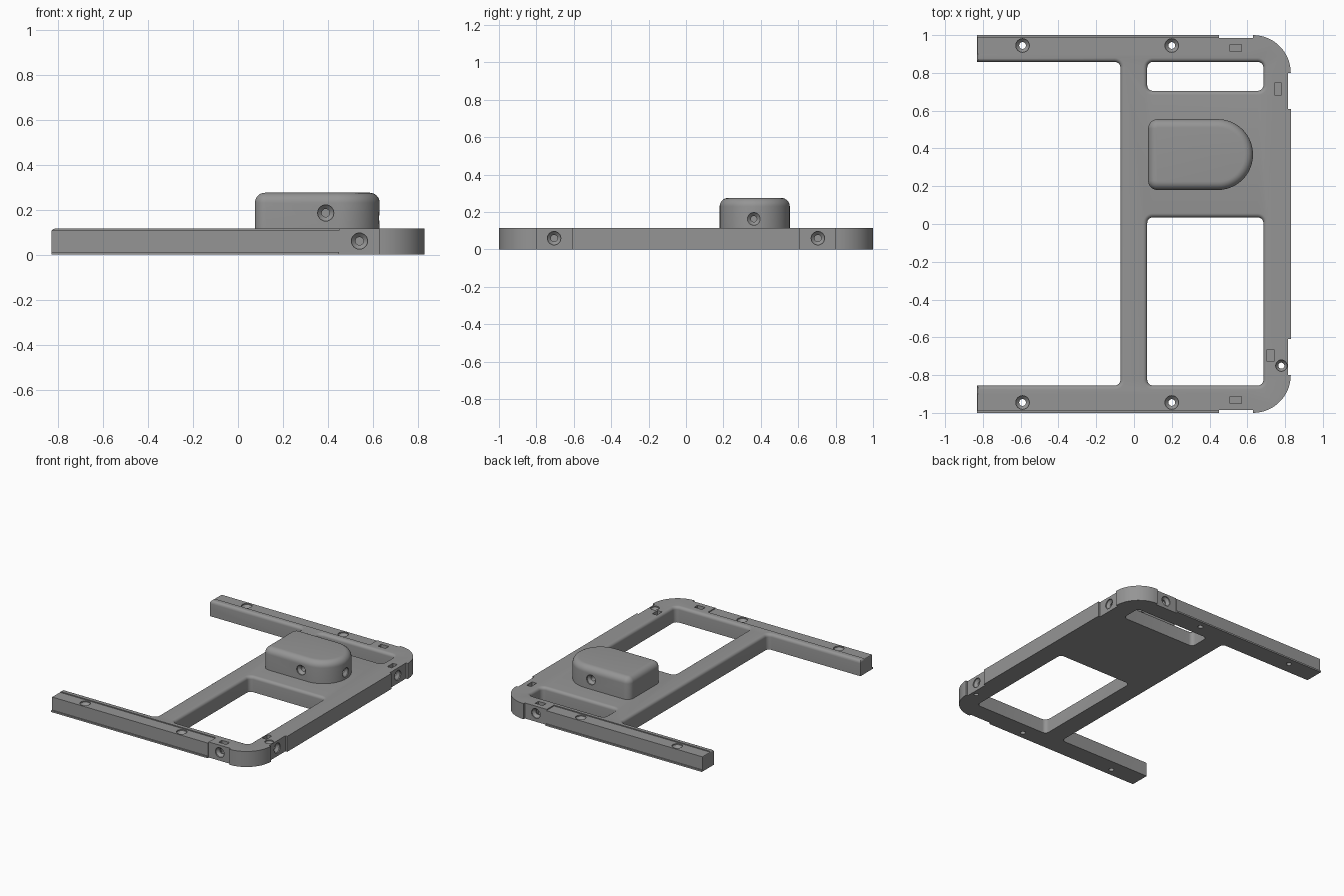
import bpy, bmesh, math
from mathutils import Vector

if "Cube" in bpy.data.objects:
    bpy.data.objects.remove(bpy.data.objects["Cube"])

grey = bpy.data.materials.new("plain grey")
grey.diffuse_color = (0.3, 0.3, 0.3, 1)
grey.use_nodes = True
grey.node_tree.nodes["Principled BSDF"].inputs["Base Color"].default_value = grey.diffuse_color
H = 0.115  # frame thickness


def loft(name, rings):
    """Closed solid through a list of equal-length point rings, bottom to top."""
    bm = bmesh.new()
    loops = [[bm.verts.new(p) for p in ring] for ring in rings]
    n = len(loops[0])
    for a, b in zip(loops, loops[1:]):
        for i in range(n):
            j = (i + 1) % n
            bm.faces.new((a[i], a[j], b[j], b[i]))
    bm.faces.new(loops[0][::-1])
    bm.faces.new(loops[-1])
    bmesh.ops.recalc_face_normals(bm, faces=bm.faces)
    mesh = bpy.data.meshes.new(name)
    bm.to_mesh(mesh)
    bm.free()
    mesh.materials.append(grey)
    ob = bpy.data.objects.new(name, mesh)
    bpy.context.collection.objects.link(ob)
    return ob


def rounded(x0, x1, y0, y1, radii, off, z, seg=8):
    """Rounded rectangle; radii run right-back, left-back, left-front, right-front."""
    pts = []
    for k, (x, y, sx, sy) in enumerate([(x1, y1, 1, 1), (x0, y1, -1, 1),
                                        (x0, y0, -1, -1), (x1, y0, 1, -1)]):
        r = radii[k]
        for i in range(seg + 1):
            a = math.pi / 2 * (k + i / seg)
            pts.append((x - sx * r + (r + off) * math.cos(a),
                        y - sy * r + (r + off) * math.sin(a), z))
    return pts


def cut(target, cutter):
    mod = target.modifiers.new("cut", "BOOLEAN")
    mod.operation, mod.solver, mod.object = "DIFFERENCE", "EXACT", cutter
    bpy.context.view_layer.objects.active = target
    bpy.ops.object.modifier_apply(modifier=mod.name)
    bpy.data.objects.remove(cutter)


def box_cut(target, x0, x1, y0, y1, z0, z1):
    cut(target, loft("cutter", [[(x0, y0, z), (x1, y0, z), (x1, y1, z), (x0, y1, z)]
                                for z in (z0, z1)]))


def opening(target, x0, x1, y0, y1, r=0.03, f=0.022):
    """Through opening whose top edge flares into a fillet."""
    prof = [(0, -0.1)]
    for i in range(7):
        a = math.pi / 2 * i / 6
        prof.append((f * (1 - math.cos(a)), H - f + f * math.sin(a)))
    prof.append((f, H + 0.05))
    cut(target, loft("cutter", [rounded(x0, x1, y0, y1, [r] * 4, o, z) for o, z in prof]))


def screw_hole(target, pos, inward, depth, r=0.018, head=0.036):
    """Countersunk hole starting at pos and running along inward."""
    q = Vector(inward).to_track_quat("Z", "Y")
    prof = [(head, -0.03), (head, 0.008), (r, 0.026), (r, depth)]
    cut(target, loft("cutter", [[q @ Vector((rad * math.cos(t * math.pi / 12),
                                             rad * math.sin(t * math.pi / 12), d)) + Vector(pos)
                                 for t in range(24)] for rad, d in prof]))


# Frame: back half of the outline, mirrored to the front
arc = [(0.63 + 0.2 * math.cos(math.radians(a)), 0.8 + 0.2 * math.sin(math.radians(a)))
       for a in range(0, 91, 6)]
half = [(0.83, 0.61), (0.815, 0.61), (0.815, 0.8)] + arc + \
       [(0.63, 0.985), (0.45, 0.985), (0.45, 1), (-0.83, 1)]
outline = half + [(x, -y) for x, y in reversed(half)]
frame = loft("frame", [[(x, y, z) for x, y in outline] for z in (0, H)])

# Windows, the open left bay and the filleted arm ends
opening(frame, 0.07, 0.685, 0.705, 0.858)
opening(frame, 0.07, 0.685, -0.855, 0.035)
opening(frame, -2, -0.072, -0.855, 0.858)
opening(frame, -3, -0.83, -1.5, 1.5, f=0.015)

for s in (1, -1):
    # Shallow rail bed along each arm, with a thin lip at the bottom
    ya, yb = sorted((s * 0.9, s * 1.1))
    box_cut(frame, -1, 0.45, ya, yb, H - 0.007, 0.3)
    ya, yb = sorted((s * 0.991, s * 1.1))
    box_cut(frame, -1, 0.45, ya, yb, 0.012, 0.3)
    # Vertical screw holes in the arms
    for x in (-0.59, 0.2):
        screw_hole(frame, (x, s * 0.945, H - 0.007), (0, 0, -1), 0.2)
    # Side screw holes in the recessed pads
    screw_hole(frame, (0.54, s * 0.985, 0.06), (0, -s, 0), 0.075)
    screw_hole(frame, (0.815, s * 0.705, 0.06), (-1, 0, 0), 0.09)
    # Nut slots behind the end pads
    ya, yb = sorted((s * 0.912, s * 0.95))
    box_cut(frame, 0.507, 0.57, ya, yb, 0.02, 0.3)

# Nut slots and the small through hole on the right bar
box_cut(frame, 0.745, 0.782, 0.683, 0.747, 0.02, 0.3)
box_cut(frame, 0.705, 0.742, -0.727, -0.665, 0.02, 0.3)
screw_hole(frame, (0.78, -0.75, H), (0, 0, -1), 0.2, 0.016, 0.03)

# Housing: rounded block with a semicircular right end and a filleted top
F = 0.045
prof = [(0, H - 0.01)] + [(-F * (1 - math.cos(math.pi / 16 * i)),
                           0.275 - F + F * math.sin(math.pi / 16 * i)) for i in range(9)]
housing = loft("housing", [rounded(0.075, 0.63, 0.18, 0.555, [0.187, 0.05, 0.05, 0.187], o, z, 14)
                           for o, z in prof])
screw_hole(housing, (0.39, 0.18, 0.185), (0, 1, 0), 0.1)
screw_hole(housing, (0.39, 0.555, 0.185), (0, -1, 0), 0.1)
screw_hole(housing, (0.63, 0.3625, 0.163), (-1, 0, 0), 0.1, 0.016, 0.034)

for ob in (frame, housing):
    bpy.ops.object.select_all(action="DESELECT")
    ob.select_set(True)
    bpy.context.view_layer.objects.active = ob
    bpy.ops.object.shade_smooth_by_angle(angle=math.radians(30))
